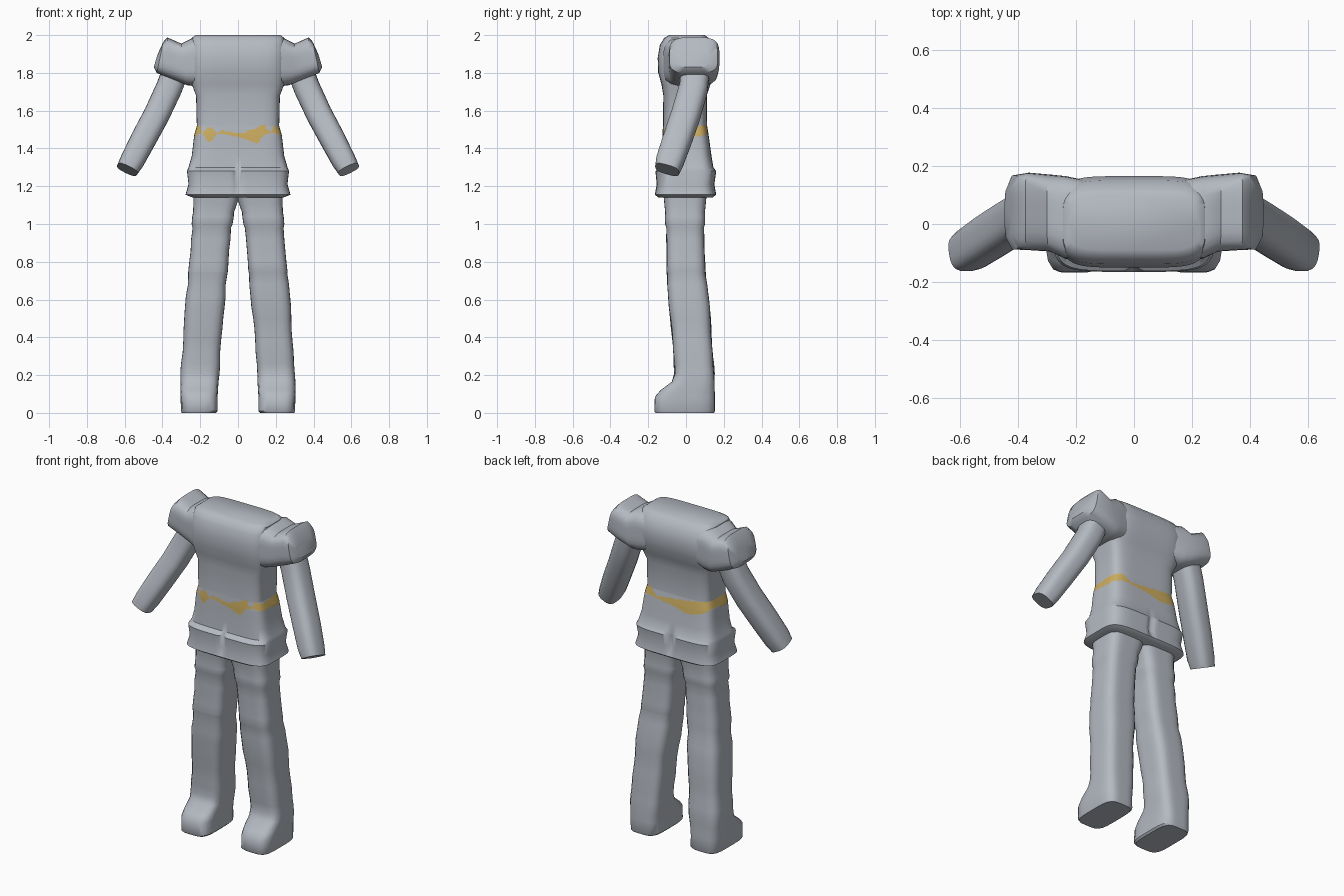
import bpy, bmesh, math, random
from mathutils import Vector

random.seed(4)
if "Cube" in bpy.data.objects:
    bpy.data.objects.remove(bpy.data.objects["Cube"])


def material(name, rgb):
    m = bpy.data.materials.new(name)
    m.use_nodes = True
    m.diffuse_color = (*rgb, 1)
    m.node_tree.nodes["Principled BSDF"].inputs["Base Color"].default_value = (*rgb, 1)
    return m


GREY = material("blue grey cloth", (0.46, 0.49, 0.54))
GOLD = material("gold belt", (0.62, 0.43, 0.12))


def loft(name, rings, n=4, segs=32, shape=None, paint=None):
    """Skin rounded-box rings, each given as (centre, half vector u, half vector v)."""
    bm = bmesh.new()
    loops = []
    for c, u, v in rings:
        loop = []
        for i in range(segs):
            a = 2 * math.pi * (i + 0.5) / segs
            s, t = math.cos(a), math.sin(a)
            r = (abs(s) ** n + abs(t) ** n) ** (-1 / n)
            p = c + u * s * r + v * t * r
            loop.append(bm.verts.new(shape(p) if shape else p))
        loops.append(loop)
    for a, b in zip(loops, loops[1:]):
        for i in range(segs):
            j = (i + 1) % segs
            bm.faces.new((a[i], a[j], b[j], b[i]))
    bm.faces.new(loops[0])
    bm.faces.new(loops[-1])
    bmesh.ops.recalc_face_normals(bm, faces=bm.faces)
    if paint:
        for f in bm.faces:
            f.material_index = int(paint(f.calc_center_median()))
    me = bpy.data.meshes.new(name)
    bm.to_mesh(me)
    bm.free()
    me.materials.append(GREY)
    me.materials.append(GOLD)
    ob = bpy.data.objects.new(name, me)
    bpy.context.collection.objects.link(ob)
    bpy.ops.object.select_all(action="DESELECT")
    ob.select_set(True)
    bpy.context.view_layer.objects.active = ob
    bpy.ops.object.shade_smooth_by_angle(angle=math.radians(40))
    return ob


def flat(z, x0, x1, y0, y1):
    """Horizontal ring from its extents."""
    return (Vector(((x0 + x1) / 2, (y0 + y1) / 2, z)),
            Vector(((x1 - x0) / 2, 0, 0)), Vector((0, (y1 - y0) / 2, 0)))


def flip(ring, side):
    return tuple(Vector((p.x * side, p.y, p.z)) for p in ring)


def blend(keys, z):
    """Read a table of rows that start with an ascending position."""
    for a, b in zip(keys, keys[1:]):
        if z <= b[0]:
            t = (z - a[0]) / (b[0] - a[0])
            return [p + (q - p) * t for p, q in zip(a[1:], b[1:])]
    return keys[-1][1:]


# Tunic: height, half width, front, back
tunic = [(1.14, .24, -.145, .14), (1.155, .278, -.165, .16), (1.21, .262, -.155, .15),
         (1.28, .27, -.162, .16), (1.30, .262, -.132, .145), (1.36, .245, -.128, .135),
         (1.47, .232, -.125, .12), (1.52, .218, -.122, .112), (1.68, .222, -.12, .11),
         (1.74, .245, -.13, .13), (1.80, .25, -.147, .155), (1.88, .25, -.15, .165),
         (1.95, .25, -.138, .15), (1.985, .245, -.115, .12), (2.0, .225, -.09, .1)]
# Gold patches: x, lower edge, upper edge
front_belt = [(-.25, 1.45, 1.51), (-.20, 1.48, 1.52), (-.19, 1.48, 1.48), (-.15, 1.43, 1.52),
              (-.11, 1.475, 1.48), (-.09, 1.48, 1.495), (.02, 1.455, 1.48), (.10, 1.425, 1.51),
              (.14, 1.47, 1.53), (.17, 1.48, 1.48), (.19, 1.48, 1.52), (.25, 1.46, 1.50)]
back_belt = [(-.25, 1.49, 1.52), (-.19, 1.45, 1.52), (-.10, 1.43, 1.51), (.02, 1.46, 1.495),
             (.12, 1.47, 1.485), (.17, 1.48, 1.53), (.25, 1.46, 1.51)]


def belt(p):
    low, high = blend(front_belt if p.y < 0 else back_belt, p.x)
    return low < p.z < high


def crease(p):
    """Middle seam pressed into the hem panels."""
    if 1.16 < p.z < 1.285:
        p.y *= 1 - .12 * math.exp(-(p.x / .018) ** 2)
    return p


heights = sorted({k[0] for k in tunic} | {round(1.42 + .007 * i, 3) for i in range(17)})
tunic_rings = []
for z in heights:
    w, front, back = blend(tunic, z)
    tunic_rings.append(flat(z, -w, w, front, back))
loft("tunic", tunic_rings, 5, 128, crease, belt)

# Trouser leg and shoe: height, inner, outer, front, back
leg = [(0, .118, .298, -.162, .148), (.01, .108, .302, -.168, .153), (.085, .108, .304, -.165, .153),
       (.12, .106, .304, -.135, .152), (.165, .103, .304, -.075, .151), (.21, .10, .303, -.06, .15),
       (.5, .08, .283, -.083, .13), (.75, .055, .262, -.103, .103), (1.0, .032, .242, -.107, .097),
       (1.06, .022, .238, -.11, .10), (1.11, .004, .236, -.115, .105), (1.16, -.01, .235, -.12, .11)]
# Sleeve: top x, z, bottom x, z, front, back
sleeve = [(.15, 1.97, .18, 1.74, -.12, .15), (.24, 1.985, .23, 1.73, -.12, .165),
          (.30, 1.955, .27, 1.735, -.095, .17), (.375, 1.988, .35, 1.765, -.09, .177),
          (.395, 1.965, .43, 1.80, -.088, .168), (.425, 1.90, .446, 1.83, -.05, .12)]
# Arm: centre x, y, z, half width, half depth
arm = [(.32, .05, 1.84, .07, .08), (.365, .04, 1.72, .07, .077), (.43, .0, 1.58, .069, .078),
       (.50, -.045, 1.45, .068, .077), (.56, -.085, 1.335, .064, .074), (.586, -.10, 1.288, .058, .066)]

for side, word in ((1, "left"), (-1, "right")):
    leg_heights = sorted({k[0] for k in leg} | {.26 + .06 * i for i in range(14)})
    rings = []
    for z in leg_heights:
        x0, x1, y0, y1 = blend(leg, z)
        d = random.uniform(-.004, .004) if .2 < z < 1.05 else 0
        rings.append(flip(flat(z, x0 - d, x1 + d, y0 - d, y1 + d), side))
    loft(word + "_leg", rings, 4.5)

    rings = []
    for tx, tz, bx, bz, y0, y1 in sleeve:
        top, low, mid = Vector((tx, 0, tz)), Vector((bx, 0, bz)), Vector((0, (y0 + y1) / 2, 0))
        rings.append(flip(((top + low) / 2 + mid, (top - low) / 2, Vector((0, (y1 - y0) / 2, 0))), side))
    loft(word + "_sleeve", rings, 4)

    across = Vector((.9, 0, .44))
    depth = Vector((.13, .95, -.27)).normalized()
    rings = [flip((Vector((x, y, z)), across * w, depth * h), side) for x, y, z, w, h in arm]
    loft(word + "_arm", rings, 3, 24)
